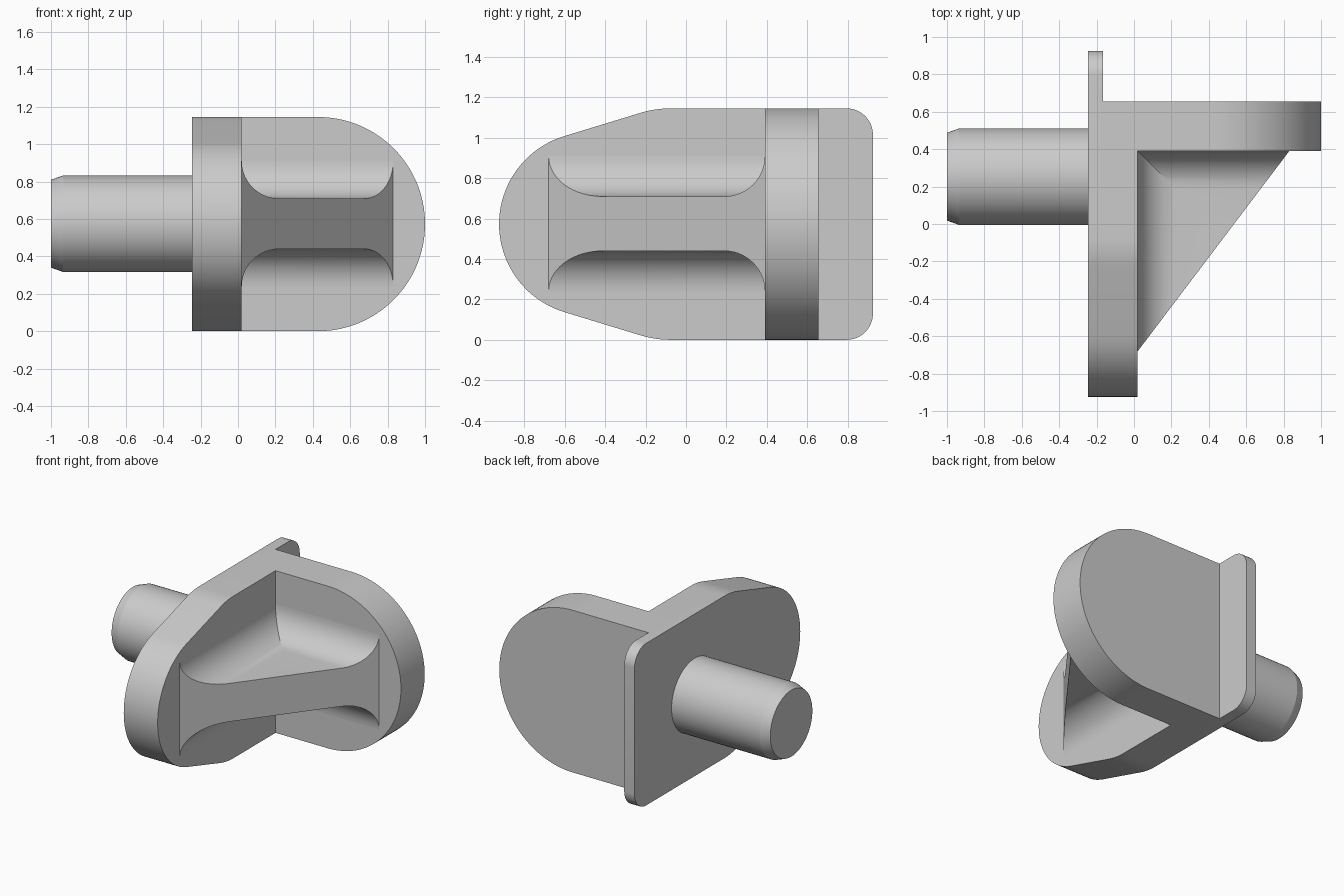
import bpy, bmesh
from math import sin, cos, radians
from mathutils import Vector

cube = bpy.data.objects.get("Cube")
if cube:
    bpy.data.objects.remove(cube, do_unlink=True)

HEIGHT = 1.145
MID = HEIGHT / 2
OUTER, LIP_IN, INNER = -0.245, -0.165, 0.02   # side plate layers along x
BACK_IN, BACK_OUT = 0.39, 0.655               # back plate faces along y

grey = bpy.data.materials.new("light grey")
grey.use_nodes = True
grey.diffuse_color = (0.6, 0.6, 0.6, 1)
for node in grey.node_tree.nodes:
    if node.type == 'BSDF_PRINCIPLED':
        node.inputs["Base Color"].default_value = grey.diffuse_color


def arc(cx, cy, r, start, end, steps):
    angles = [radians(start + (end - start) * i / steps) for i in range(steps + 1)]
    return [(cx + r * cos(a), cy + r * sin(a)) for a in angles]


def mirrored(half):
    """Close a half outline by reflecting it about mid height."""
    return half + [(u, HEIGHT - v) for u, v in reversed(half)]


def extrude(bm, face, vec):
    geom = bmesh.ops.extrude_face_region(bm, geom=[face])["geom"]
    verts = [g for g in geom if isinstance(g, bmesh.types.BMVert)]
    bmesh.ops.translate(bm, verts=verts, vec=vec)
    return next(g for g in geom if isinstance(g, bmesh.types.BMFace))


def prism(bm, points, vec):
    base = bm.faces.new([bm.verts.new(p) for p in points])
    return extrude(bm, base, vec)


def finish(bm, name):
    bmesh.ops.remove_doubles(bm, verts=bm.verts, dist=0.0001)
    bmesh.ops.recalc_face_normals(bm, faces=bm.faces)
    mesh = bpy.data.meshes.new(name)
    bm.to_mesh(mesh)
    bm.free()
    mesh.materials.append(grey)
    obj = bpy.data.objects.new(name, mesh)
    bpy.context.collection.objects.link(obj)
    bpy.ops.object.select_all(action='DESELECT')
    obj.select_set(True)
    bpy.context.view_layer.objects.active = obj
    bpy.ops.object.shade_smooth_by_angle(angle=radians(15))
    return obj


# Side plate: thin full outline with a lip, thickened in front of the lip
outline = mirrored(arc(-0.47, MID, 0.455, 180, 107, 20)
                   + arc(-0.078, HEIGHT - 0.5, 0.5, 107, 90, 6)
                   + arc(0.795, HEIGHT - 0.13, 0.13, 90, 0, 12))
bm = bmesh.new()
face = prism(bm, [(OUTER, y, z) for y, z in outline[:-1]], (LIP_IN - OUTER, 0, 0))
bmesh.ops.bisect_plane(bm, geom=[face] + list(face.edges) + list(face.verts),
                       plane_co=(0, BACK_OUT, 0), plane_no=(0, 1, 0))
thick = next(f for f in bm.faces
             if all(abs(v.co.x - LIP_IN) < 1e-4 and v.co.y < BACK_OUT + 1e-4 for v in f.verts))
extrude(bm, thick, (INNER - LIP_IN, 0, 0))
finish(bm, "side_plate")

# Back plate: straight sides ending in a half round
outline = mirrored([(INNER, HEIGHT)] + arc(1 - MID, MID, MID, 90, 0, 32))
bm = bmesh.new()
prism(bm, [(x, BACK_IN, z) for x, z in outline], (0, BACK_OUT - BACK_IN, 0))
finish(bm, "back_plate")

# Round pin with a chamfered tip
bm = bmesh.new()
ring = arc(0.253, MID + 0.002, 0.258, 0, 360, 64)[:-1]
tip = prism(bm, [(OUTER, y, z) for y, z in ring], (-0.69, 0, 0))
tip = extrude(bm, tip, (-1 - OUTER + 0.69, 0, 0))
centre = tip.calc_center_median()
for v in tip.verts:
    v.co = centre + (v.co - centre) * 0.91
finish(bm, "pin")

# Triangular gusset: web with fillets running into both plates, mitred in the corner
LEN_X, LEN_Y, HALF, FILLET = 0.81, 1.07, 0.135, 0.2
profile = [(FILLET * (1 - cos(t)), HALF + FILLET * (1 - sin(t)))
           for t in (radians(90 * i / 14) for i in range(15))]
profile.append((LEN_X * LEN_Y / (LEN_X + LEN_Y), HALF))


def at(dx, dy, dz):
    return Vector((INNER + dx, BACK_IN - dy, MID + 0.002 + dz))


bm = bmesh.new()


def add_face(points):
    bm.faces.new([bm.verts.new(p) for p in points])


def rows(sign):
    mitre = [at(d, d, sign * h) for d, h in profile]
    side = [at(d, LEN_Y * (1 - d / LEN_X), sign * h) for d, h in profile]
    back = [at(LEN_X * (1 - d / LEN_Y), d, sign * h) for d, h in profile]
    return mitre, side, back


top, bottom = rows(1), rows(-1)
for mitre, side, back in (top, bottom):
    for edge in (side, back):
        for i in range(len(profile) - 1):
            quad = [mitre[i], mitre[i + 1], edge[i + 1], edge[i]]
            add_face(quad[:3] + quad[3:] if i < len(profile) - 2 else [quad[0], quad[1], quad[3]])
for k in (1, 2):
    add_face([top[0][0], top[k][0], bottom[k][0], bottom[0][0]])
# sloping front face of the web
upper = top[1][:-1] + top[2][-2::-1]
lower = bottom[1][:-1] + bottom[2][-2::-1]
mid_top, mid_bottom = top[1][-1], bottom[1][-1]
n = len(profile) - 1
add_face(upper[:n] + [mid_top] + upper[n:] + lower[:n - 1:-1] + [mid_bottom] + lower[n - 1::-1])
finish(bm, "gusset")
